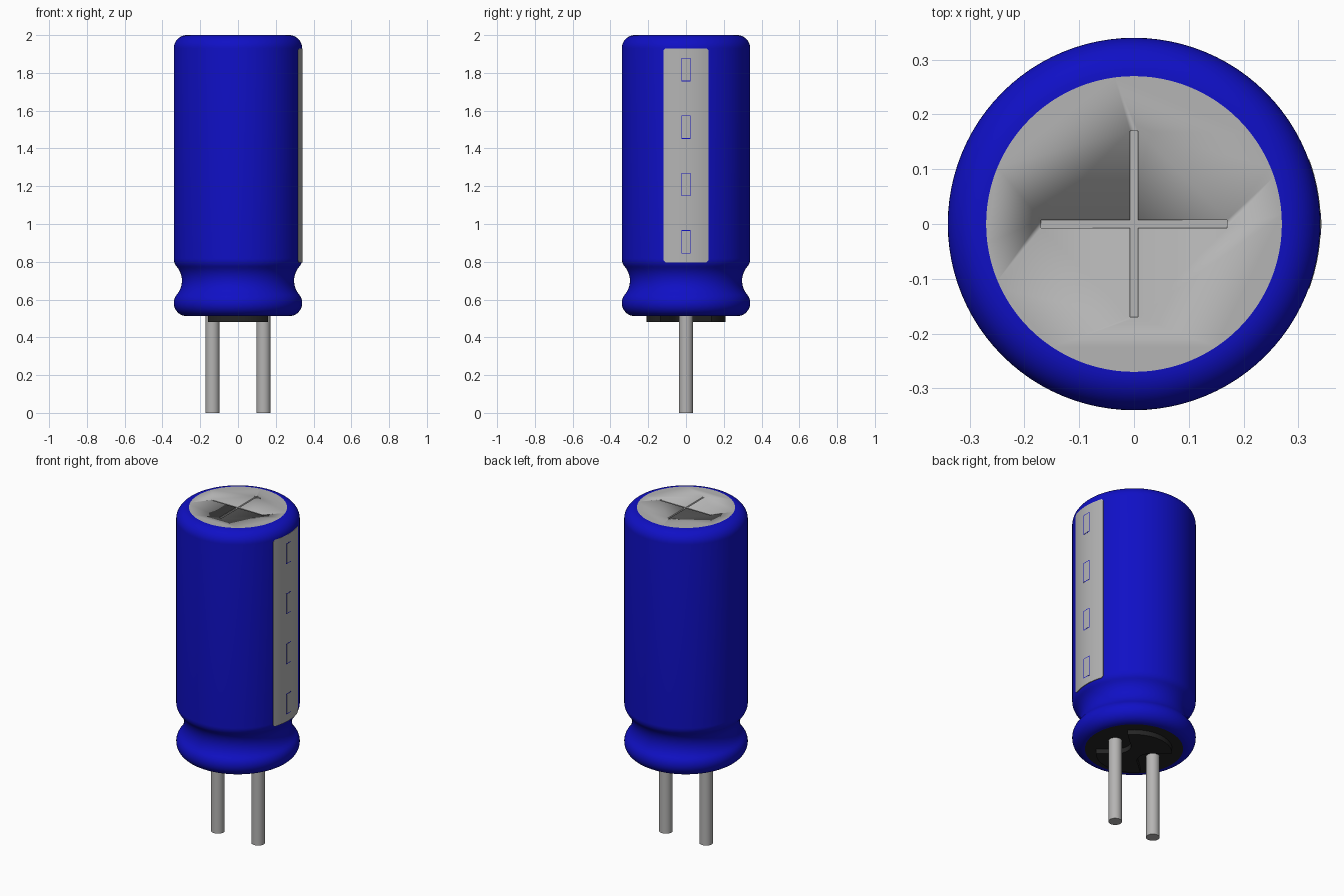
import bpy, bmesh
from math import sin, cos, asin, pi, radians
from mathutils import Matrix

cube = bpy.data.objects.get("Cube")
if cube:
    bpy.data.objects.remove(cube, do_unlink=True)


def material(name, rgb):
    m = bpy.data.materials.new(name)
    m.use_nodes = True
    m.diffuse_color = (*rgb, 1)
    m.node_tree.nodes["Principled BSDF"].inputs["Base Color"].default_value = (*rgb, 1)
    return m


BLUE = material("blue sleeve", (0.005, 0.005, 0.56))
GREY = material("light grey", (0.46, 0.46, 0.46))
METAL = material("pin metal", (0.46, 0.455, 0.45))
BLACK = material("black rubber", (0.018, 0.018, 0.018))


def finish(name, bm, mat):
    """Turn a bmesh into a smooth-shaded object with sharp edges kept."""
    bmesh.ops.remove_doubles(bm, verts=bm.verts, dist=1e-5)
    bmesh.ops.recalc_face_normals(bm, faces=bm.faces)
    mesh = bpy.data.meshes.new(name)
    bm.to_mesh(mesh)
    bm.free()
    mesh.materials.append(mat)
    ob = bpy.data.objects.new(name, mesh)
    bpy.context.collection.objects.link(ob)
    bpy.ops.object.select_all(action='DESELECT')
    ob.select_set(True)
    bpy.context.view_layer.objects.active = ob
    bpy.ops.object.shade_smooth_by_angle(angle=radians(30))
    return ob


def arc(cx, cz, r, a0, a1, n=10):
    angles = [radians(a0 + (a1 - a0) * i / n) for i in range(n + 1)]
    return [(cx + r * cos(a), cz + r * sin(a)) for a in angles]


def cylinder(name, r, z0, z1, mat, x=0, segments=96):
    bm = bmesh.new()
    bmesh.ops.create_cone(bm, cap_ends=True, segments=segments, radius1=r, radius2=r,
                          depth=z1 - z0, matrix=Matrix.Translation((x, 0, (z0 + z1) / 2)))
    return finish(name, bm, mat)


def curved_plate(name, half_y, z0, z1, r_out, mat, corner=0.0, r_in=0.33, n=12):
    """Thin plate wrapped round the +x side of the can."""
    bm = bmesh.new()
    half = asin(half_y / r_out)
    cut = corner / half_y
    steps = [-1, *[(-1 + cut) + 2 * (1 - cut) * i / n for i in range(n + 1)], 1]
    rings = []
    for k, s in enumerate(steps):
        a = half * s
        c = corner if k in (0, len(steps) - 1) else 0
        rings.append([bm.verts.new((r * cos(a), r * sin(a), z)) for r, z in
                      ((r_out, z0 + c), (r_out, z1 - c), (r_in, z1 - c), (r_in, z0 + c))])
    for p, q in zip(rings, rings[1:]):
        for i in range(4):
            j = (i + 1) % 4
            bm.faces.new((p[i], p[j], q[j], q[i]))
    bm.faces.new(rings[0])
    bm.faces.new(rings[-1])
    return finish(name, bm, mat)


# Sleeve: turned profile with rounded rims and a crimped groove
profile = [(0, 0.53), (0.27, 0.53)]
profile += arc(0.27, 0.582, 0.07, -90, 40, 14)
profile += arc(0.411, 0.70, 0.114, 220, 140, 12)[1:-1]
profile += arc(0.27, 0.818, 0.07, -40, 0, 6)
profile += arc(0.27, 1.93, 0.07, 0, 90, 12)
profile += [(0.27, 1.985), (0, 1.985)]
bm = bmesh.new()
verts = [bm.verts.new((r, 0, z)) for r, z in profile]
edges = [bm.edges.new(pair) for pair in zip(verts, verts[1:])]
bmesh.ops.spin(bm, geom=verts + edges, cent=(0, 0, 0), axis=(0, 0, 1),
               angle=2 * pi, steps=96, use_merge=False)
finish("sleeve", bm, BLUE)

# Top cap with a shallow cross-shaped vent groove
cap = cylinder("top_cap", 0.27, 1.97, 2.0, GREY)
for sx, sy in ((0.34, 0.015), (0.015, 0.34)):
    bm = bmesh.new()
    bmesh.ops.create_cube(bm, size=1, matrix=Matrix.Translation((0, 0, 2.0))
                          @ Matrix.Diagonal((sx, sy, 0.014, 1)))
    cutter = finish("vent_cutter", bm, GREY)
    cutter.hide_render = True
    bpy.context.view_layer.objects.active = cap
    mod = cap.modifiers.new("vent", 'BOOLEAN')
    mod.operation = 'DIFFERENCE'
    mod.solver = 'EXACT'
    mod.object = cutter
    bpy.ops.object.modifier_apply(modifier=mod.name)
    bpy.data.objects.remove(cutter, do_unlink=True)

# Polarity stripe with four outlined minus marks
curved_plate("polarity_stripe", 0.118, 0.797, 1.93, 0.3412, GREY, corner=0.01)
for i in range(4):
    z = 0.905 + 0.304 * i
    curved_plate(f"mark_outline_{i + 1}", 0.024, z - 0.062, z + 0.062, 0.3416, BLUE, n=3)
    curved_plate(f"minus_mark_{i + 1}", 0.020, z - 0.058, z + 0.058, 0.3420, GREY, n=3)

# Rubber base, with a raised pad notched round each pin
cylinder("rubber_base", 0.27, 0.512, 0.53, BLACK)
outline = arc(0, 0, 0.21, 40.4, 139.6, 20)
notch = arc(0.125, 0, 0.08, 120, 240, 10)
outline += [(-x, y) for x, y in notch]
outline += arc(0, 0, 0.21, 220.4, 319.6, 20)
outline += notch[::-1]
bm = bmesh.new()
pad = bm.faces.new([bm.verts.new((x, y, 0.482)) for x, y in outline])
top = bmesh.ops.extrude_face_region(bm, geom=[pad], use_keep_orig=True)["geom"]
bmesh.ops.translate(bm, vec=(0, 0, 0.035),
                    verts=[v for v in top if isinstance(v, bmesh.types.BMVert)])
finish("base_pad", bm, BLACK)

# Two pins
for side, x in (("left", 0.135), ("right", -0.135)):
    cylinder(f"{side}_pin", 0.0375, 0, 0.52, METAL, x=x, segments=32)
